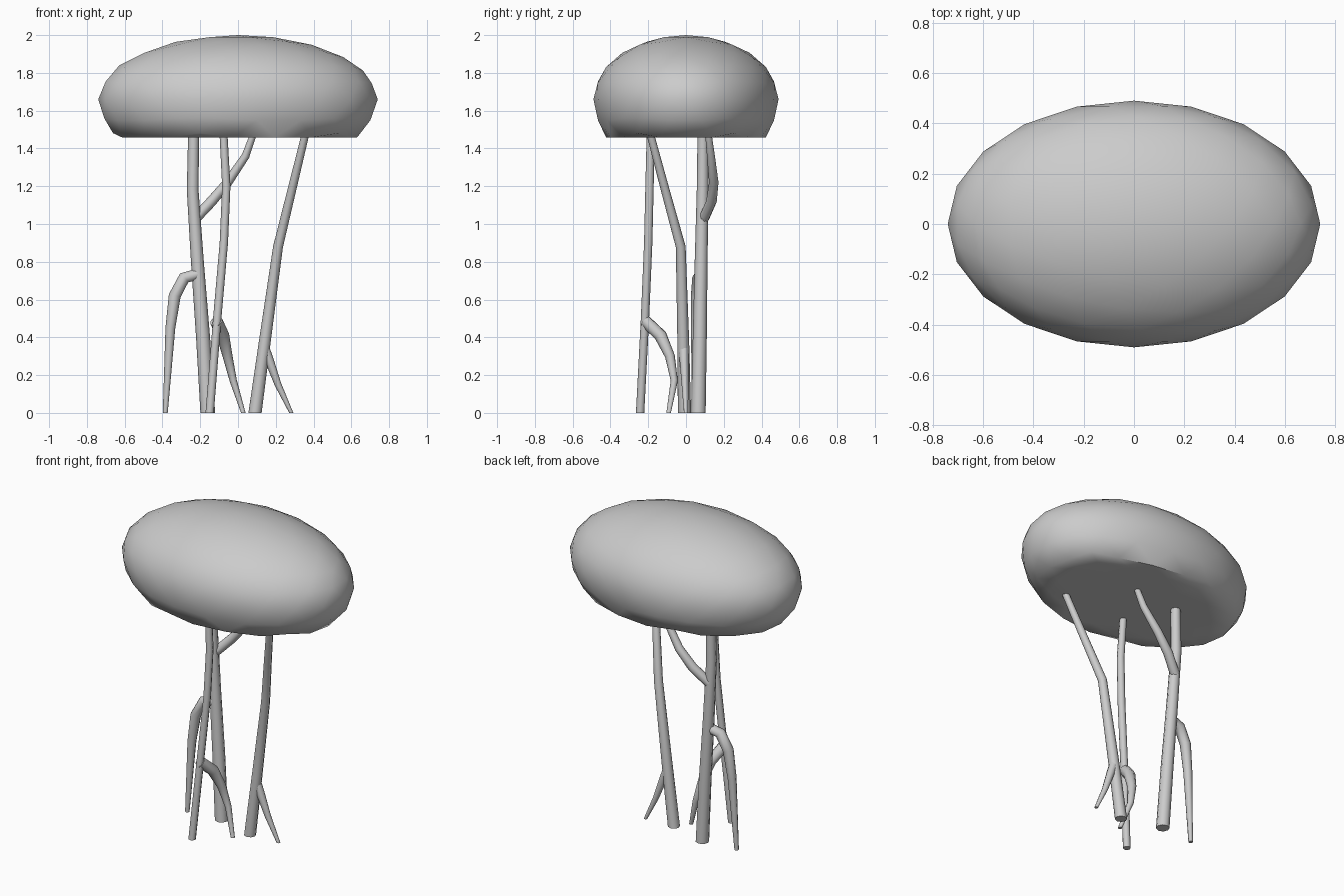
import bpy, bmesh, math
from mathutils import Vector

if "Cube" in bpy.data.objects:
    bpy.data.objects.remove(bpy.data.objects["Cube"])


def finish(name, bm, angle):
    bmesh.ops.recalc_face_normals(bm, faces=bm.faces)
    mesh = bpy.data.meshes.new(name)
    bm.to_mesh(mesh)
    bm.free()
    obj = bpy.data.objects.new(name, mesh)
    bpy.context.collection.objects.link(obj)
    bpy.ops.object.select_all(action='DESELECT')
    obj.select_set(True)
    bpy.context.view_layer.objects.active = obj
    bpy.ops.object.shade_smooth_by_angle(angle=math.radians(angle))
    return obj


def limb(name, path, sides=8):
    """Tapered tube through (x, y, z, radius) points; ends on the ground are cut level."""
    bm = bmesh.new()
    pts = [Vector(p[:3]) for p in path]
    rings = []
    for i, p in enumerate(pts):
        t = (pts[min(i + 1, len(pts) - 1)] - pts[max(i - 1, 0)]).normalized()
        if p.z == 0:
            t = Vector((0, 0, 1 if t.z > 0 else -1))
        u = Vector((0, 1, 0)).cross(t).normalized()
        v = t.cross(u)
        r = path[i][3]
        rings.append([bm.verts.new(p + r * (math.cos(a) * u + math.sin(a) * v))
                      for a in (2 * math.pi * k / sides for k in range(sides))])
    for a, b in zip(rings, rings[1:]):
        for k in range(sides):
            j = (k + 1) % sides
            bm.faces.new((a[k], a[j], b[j], b[k]))
    bm.faces.new(rings[0])
    bm.faces.new(rings[-1])
    return finish(name, bm, 60)


# Canopy: low-poly ellipsoid, deeper below its widest level, cut to a flat underside
bm = bmesh.new()
bmesh.ops.create_icosphere(bm, subdivisions=3, radius=1)
mx, my, mz = (max(abs(v.co[i]) for v in bm.verts) for i in range(3))
for v in bm.verts:
    z = v.co.z / mz
    v.co.x *= 0.74 / mx
    v.co.y *= 0.49 / my
    if z > 0:
        v.co.z = 1.66 + 0.34 * z
    else:
        v.co.z = max(1.66 + 0.40 * z, 1.457)
finish("canopy", bm, 50)

# Three main trunks
limb("left_trunk", [(-.16, .065, 0, .039), (-.185, .073, .4, .037), (-.215, .08, .8, .034),
                    (-.24, .088, 1.18, .031), (-.235, .09, 1.48, .029)])
limb("front_trunk", [(-.15, -.243, 0, .022), (-.11, -.217, .5, .022), (-.075, -.2, .9, .022),
                     (-.062, -.193, 1.2, .022), (-.077, -.187, 1.48, .021)])
limb("right_trunk", [(.09, -.008, 0, .035), (.145, -.015, .4, .031), (.212, -.028, .88, .026),
                     (.285, -.11, 1.18, .023), (.358, -.19, 1.48, .02)])

# Upward branch
limb("upper_branch", [(-.225, .095, 1.03, .028), (-.14, .135, 1.12, .028), (-.055, .147, 1.22, .025),
                      (.04, .132, 1.36, .021), (.083, .118, 1.48, .017)])

# Hanging side roots
limb("left_root", [(-.21, .075, .735, .03), (-.285, .065, .715, .032), (-.335, .058, .62, .032),
                   (-.358, .052, .45, .026), (-.385, .045, 0, .013)])
limb("middle_root", [(-.115, -.215, .485, .034), (-.08, -.135, .41, .034), (-.055, -.085, .3, .026),
                     (-.025, -.062, .17, .019), (.028, -.092, 0, .012)])
limb("right_root", [(.135, -.012, .36, .026), (.165, -.01, .28, .024), (.212, -.005, .15, .018),
                    (.282, 0, 0, .011)])
